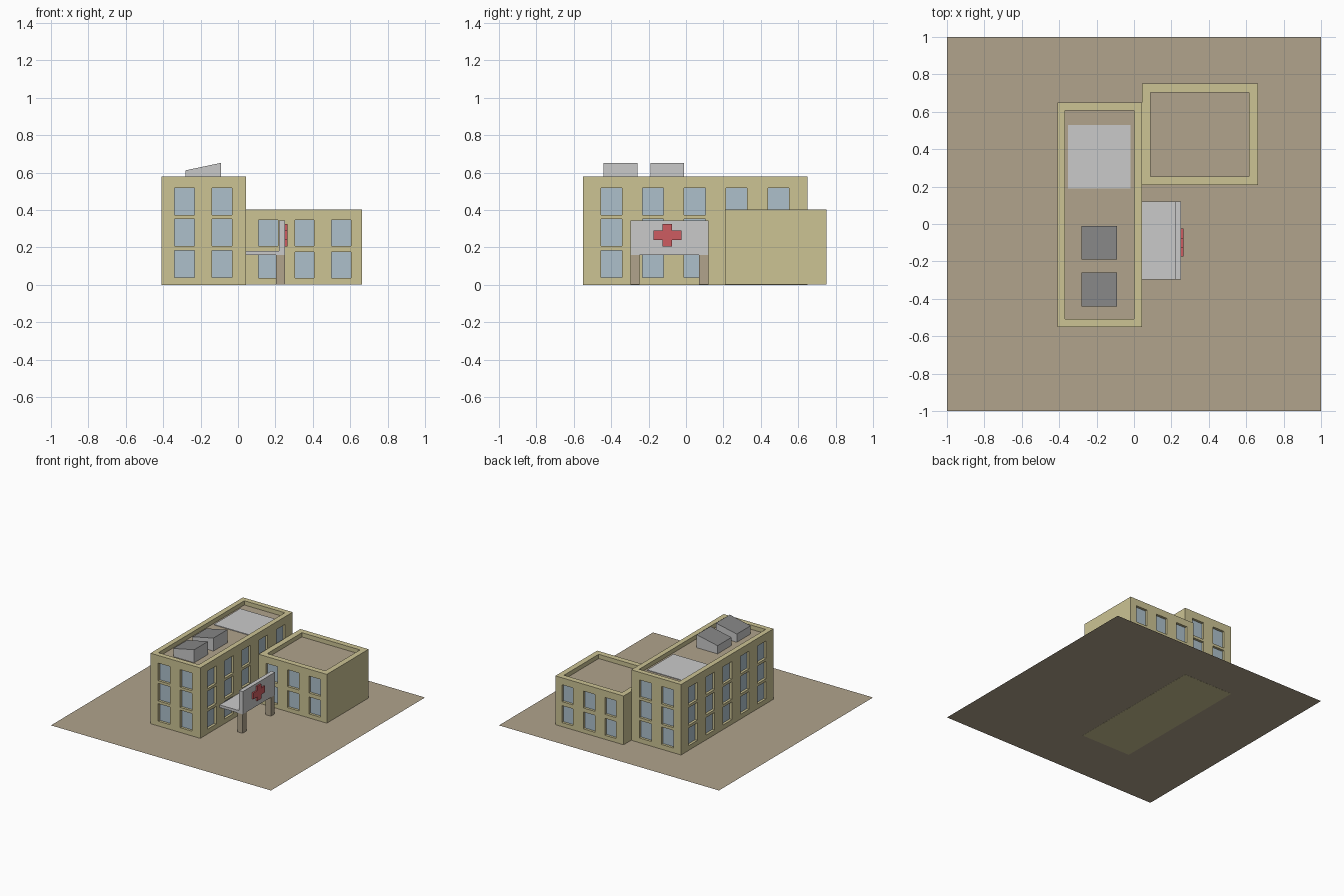
import bpy
import bmesh
from mathutils import Vector

cube = bpy.data.objects.get("Cube")
if cube:
    bpy.data.objects.remove(cube, do_unlink=True)


def material(name, r, g, b):
    """Flat material from 8-bit display values, stored as linear."""
    lin = [((c / 255 + 0.055) / 1.055) ** 2.4 for c in (r, g, b)]
    mat = bpy.data.materials.new(name)
    mat.use_nodes = True
    mat.diffuse_color = (*lin, 1)
    mat.node_tree.nodes["Principled BSDF"].inputs["Base Color"].default_value = (*lin, 1)
    return mat


SAND = material("sand wall", 204, 195, 148)
EARTH = material("earth brown", 177, 164, 140)
GLASS = material("pale blue glass", 174, 192, 203)
LIGHT = material("light grey", 202, 202, 202)
DARK = material("dark grey", 135, 135, 135)
RED = material("red", 205, 92, 97)


def finish(name, bm, *mats):
    mesh = bpy.data.meshes.new(name)
    bm.normal_update()
    bm.to_mesh(mesh)
    bm.free()
    for mat in mats:
        mesh.materials.append(mat)
    obj = bpy.data.objects.new(name, mesh)
    bpy.context.collection.objects.link(obj)
    return obj


def box_mesh(lo, hi):
    lo, hi = Vector(lo), Vector(hi)
    bm = bmesh.new()
    bmesh.ops.create_cube(bm, size=1)
    for v in bm.verts:
        v.co = (lo + hi) / 2 + v.co * (hi - lo)
    bm.normal_update()
    return bm


def box(name, lo, hi, mat):
    return finish(name, box_mesh(lo, hi), mat)


def inside(value, spans):
    return any(a < value < b for a, b in spans)


def spans(starts, width):
    return [(s, s + width) for s in starts]


def building(name, lo, hi, rim, x_cols, y_cols, rows, hidden=lambda c: False):
    """Block with a sunken roof and recessed windows in every listed column and row."""
    bm = box_mesh(lo, hi)
    # Parapet and sunken roof
    top = max(bm.faces, key=lambda f: f.calc_center_median().z)
    bmesh.ops.inset_individual(bm, faces=[top], thickness=rim, use_even_offset=True)
    bmesh.ops.inset_individual(bm, faces=[top], thickness=0, depth=-0.035)
    top.material_index = 1
    # Cut lines at the window edges
    for axis, cuts in enumerate((x_cols, y_cols, rows)):
        normal = Vector([float(i == axis) for i in range(3)])
        for edge in [e for span in cuts for e in span]:
            bmesh.ops.bisect_plane(bm, geom=bm.verts[:] + bm.edges[:] + bm.faces[:],
                                   plane_co=normal * edge, plane_no=normal, dist=1e-5)
    bm.normal_update()
    # Recessed glass
    panes = []
    for f in bm.faces:
        c = f.calc_center_median()
        if abs(f.normal.z) > 0.5 or not inside(c.z, rows) or hidden(c):
            continue
        if inside(c.x, x_cols) if abs(f.normal.y) > 0.5 else inside(c.y, y_cols):
            panes.append(f)
    bmesh.ops.inset_individual(bm, faces=panes, thickness=0, depth=-0.02)
    for f in panes:
        f.material_index = 2
    return finish(name, bm, SAND, EARTH, GLASS)


# Ground sheet
bm = bmesh.new()
bmesh.ops.create_grid(bm, x_segments=1, y_segments=1, size=1)
bmesh.ops.translate(bm, verts=bm.verts, vec=(0, 0, 0.001))
finish("ground", bm, EARTH)

# Main block and lower wing
building("main_block", (-0.41, -0.55, 0), (0.042, 0.65, 0.58), 0.042,
         spans((-0.34, -0.14), 0.108),
         spans((-0.455, -0.232, -0.01, 0.213, 0.438), 0.113),
         spans((0.04, 0.207, 0.373), 0.144),
         hidden=lambda c: c.x > 0 and c.y > 0.2 and c.z < 0.36)
building("side_wing", (0.042, 0.208, 0.002), (0.662, 0.75, 0.403), 0.046,
         spans((0.11, 0.304, 0.5), 0.103), [],
         spans((0.035, 0.207), 0.139))

# Flat roof pad
box("roof_pad", (-0.352, 0.19, 0.544), (-0.018, 0.53, 0.55), LIGHT)

# Sloped roof units with dark tops
for i, y in enumerate((-0.44, -0.19)):
    bm = box_mesh((-0.28, y, 0.54), (-0.09, y + 0.18, 0.652))
    for v in bm.verts:
        if v.co.z > 0.6 and v.co.x < -0.2:
            v.co.z = 0.612
    bm.normal_update()
    for f in bm.faces:
        f.material_index = int(f.normal.z > 0.5)
    finish(f"roof_unit_{i + 1}", bm, LIGHT, DARK)

# Entrance canopy with sign panel and posts
box("canopy_slab", (0.042, -0.298, 0.158), (0.22, 0.12, 0.18), LIGHT)
box("sign_panel", (0.218, -0.298, 0.158), (0.252, 0.12, 0.345), LIGHT)
for i, y in enumerate((-0.298, 0.07)):
    box(f"canopy_post_{i + 1}", (0.203, y, 0.002), (0.25, y + 0.05, 0.158), EARTH)

# Red cross, one twelve-sided outline extruded from the sign
arm, half, rise = 0.075, 0.026, 0.06
quarter = [(half, rise), (half, half), (arm, half)]
outline = (quarter + [(y, -z) for y, z in reversed(quarter)]
           + [(-y, -z) for y, z in quarter] + [(-y, z) for y, z in reversed(quarter)])
bm = bmesh.new()
face = bm.faces.new([bm.verts.new((0.25, y - 0.1, z + 0.265)) for y, z in outline])
push = bmesh.ops.extrude_face_region(bm, geom=[face])
bmesh.ops.translate(bm, vec=(0.014, 0, 0),
                    verts=[g for g in push["geom"] if isinstance(g, bmesh.types.BMVert)])
bmesh.ops.recalc_face_normals(bm, faces=bm.faces)
finish("red_cross", bm, RED)
